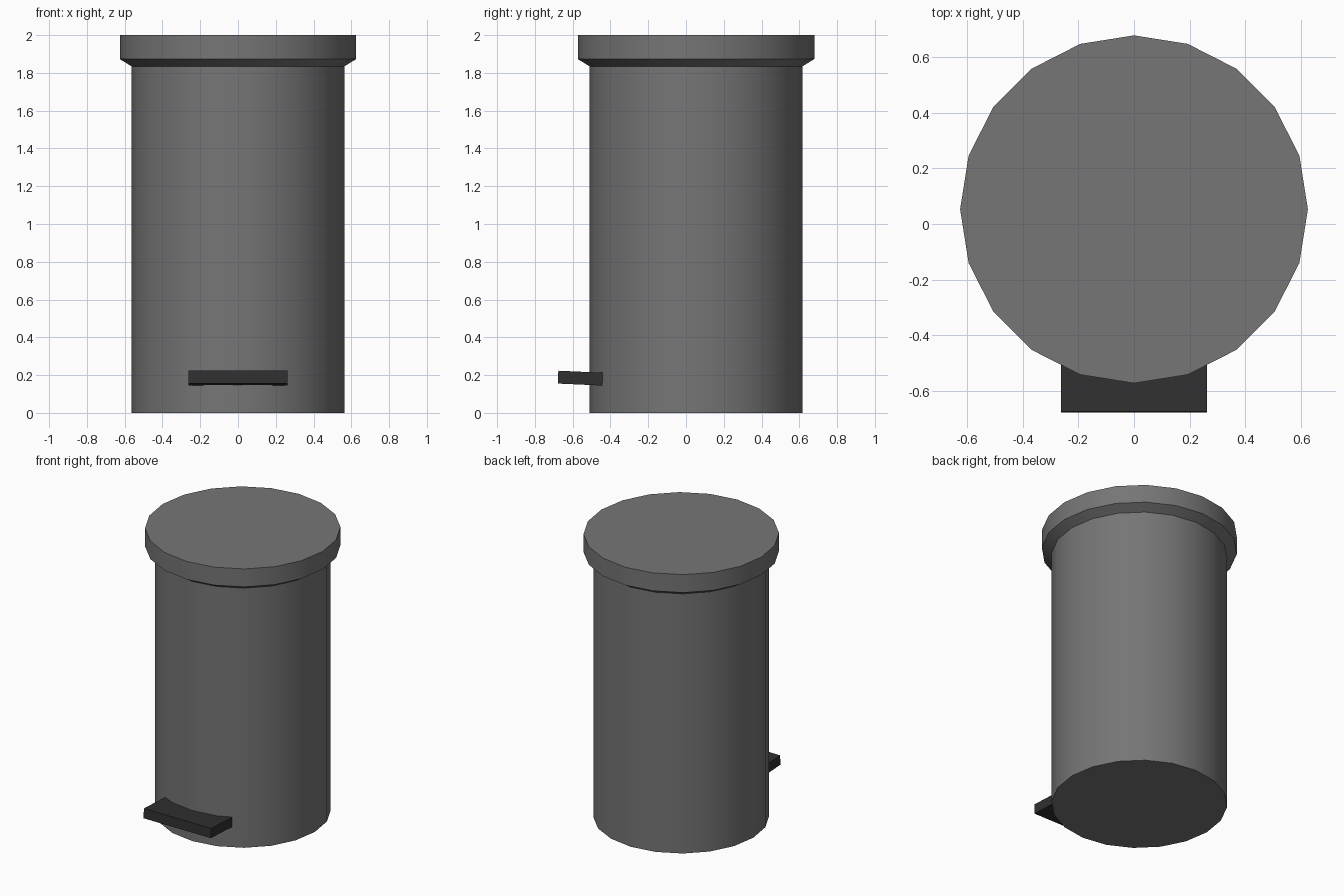
import bpy, bmesh, math

if "Cube" in bpy.data.objects:
    bpy.data.objects.remove(bpy.data.objects["Cube"])

CY, SIDES = 0.053, 20


def material(name, v):
    m = bpy.data.materials.new(name)
    m.diffuse_color = (v, v, v, 1)
    m.use_nodes = True
    m.node_tree.nodes["Principled BSDF"].inputs["Base Color"].default_value = m.diffuse_color
    return m


def add(name, bm, mat, smooth):
    bmesh.ops.recalc_face_normals(bm, faces=bm.faces)
    me = bpy.data.meshes.new(name)
    bm.to_mesh(me)
    bm.free()
    me.materials.append(mat)
    ob = bpy.data.objects.new(name, me)
    bpy.context.collection.objects.link(ob)
    if smooth:
        bpy.ops.object.select_all(action='DESELECT')
        ob.select_set(True)
        bpy.context.view_layer.objects.active = ob
        bpy.ops.object.shade_smooth_by_angle(angle=math.radians(30))
    return ob


def turned(name, profile, mat):
    """Spin a bottom-to-top (radius, z) profile and cap both ends."""
    bm = bmesh.new()
    rings = [[bm.verts.new((r * math.cos(2 * math.pi * i / SIDES),
                            CY + r * math.sin(2 * math.pi * i / SIDES), z))
              for i in range(SIDES)] for r, z in profile]
    for a, b in zip(rings, rings[1:]):
        for i in range(SIDES):
            j = (i + 1) % SIDES
            bm.faces.new((a[i], a[j], b[j], b[i]))
    bm.faces.new(rings[0][::-1])
    bm.faces.new(rings[-1])
    return add(name, bm, mat, True)


steel = material("grey_metal", 0.18)
black = material("black_plastic", 0.03)

# Bin body and lid with tapered underside
turned("bin_body", [(0.5635, 0), (0.5635, 1.835)], steel)
turned("lid", [(0.5635, 1.835), (0.626, 1.873), (0.626, 2.0)], steel)

# Foot pedal, tilted slightly up at the front
bm = bmesh.new()
bmesh.ops.create_cube(bm, size=1)
bmesh.ops.scale(bm, vec=(0.526, 0.235, 0.068), verts=bm.verts)
pedal = add("foot_pedal", bm, black, False)
pedal.location = (0, -0.56, 0.184)
pedal.rotation_euler.x = -0.045
